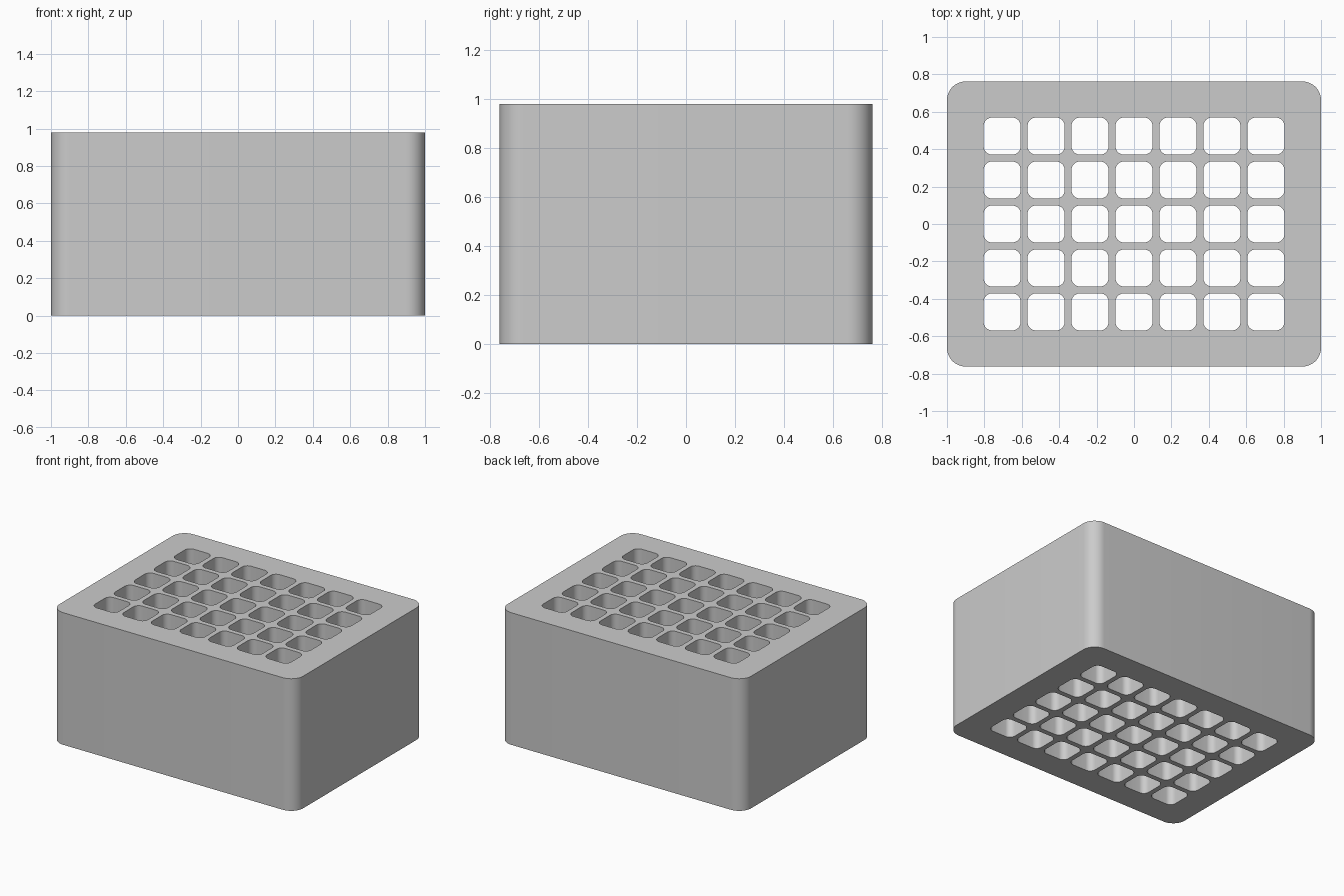
import bpy
import math

if "Cube" in bpy.data.objects:
    bpy.data.objects.remove(bpy.data.objects["Cube"], do_unlink=True)

LENGTH, DEPTH, HEIGHT = 2.0, 1.524, 0.98
COLUMNS, ROWS = 7, 5
PITCH, CELL = 0.235, 0.198

# Plain grey material
grey = bpy.data.materials.new("plain grey")
grey.use_nodes = True
colour = (0.6, 0.6, 0.6, 1)
grey.diffuse_color = colour
grey.node_tree.nodes["Principled BSDF"].inputs["Base Color"].default_value = colour


def rounded_rectangle(cx, cy, width, depth, radius, steps):
    """Outline points of a rectangle with round corners."""
    points = []
    corners = ((1, 1), (-1, 1), (-1, -1), (1, -1))
    for quarter, (sx, sy) in enumerate(corners):
        x = cx + sx * (width / 2 - radius)
        y = cy + sy * (depth / 2 - radius)
        for i in range(steps + 1):
            a = (quarter + i / steps) * math.pi / 2
            points.append((x + radius * math.cos(a), y + radius * math.sin(a)))
    return points


def add_outline(curve, points):
    spline = curve.splines.new("POLY")
    spline.points.add(len(points) - 1)
    for target, (x, y) in zip(spline.points, points):
        target.co = (x, y, 0, 1)
    spline.use_cyclic_u = True


# Block profile with a grid of through holes, extruded to full height
profile = bpy.data.curves.new("block_profile", "CURVE")
profile.dimensions = "2D"
profile.fill_mode = "BOTH"
profile.extrude = HEIGHT / 2
add_outline(profile, rounded_rectangle(0, 0, LENGTH, DEPTH, 0.1, 12))
for column in range(COLUMNS):
    for row in range(ROWS):
        cx = (column - (COLUMNS - 1) / 2) * PITCH
        cy = (row - (ROWS - 1) / 2) * PITCH
        add_outline(profile, rounded_rectangle(cx, cy, CELL, CELL, 0.045, 8))

block = bpy.data.objects.new("perforated_block", profile)
bpy.context.collection.objects.link(block)
block.location.z = HEIGHT / 2

# Convert to a welded mesh with smooth corners and sharp rims
bpy.ops.object.select_all(action="DESELECT")
block.select_set(True)
bpy.context.view_layer.objects.active = block
bpy.ops.object.convert(target="MESH")
block = bpy.context.object
bpy.ops.object.mode_set(mode="EDIT")
bpy.ops.mesh.select_all(action="SELECT")
bpy.ops.mesh.remove_doubles(threshold=0.0001)
bpy.ops.mesh.normals_make_consistent(inside=False)
bpy.ops.object.mode_set(mode="OBJECT")
bpy.ops.object.shade_smooth_by_angle(angle=math.radians(30))
block.data.materials.clear()
block.data.materials.append(grey)
